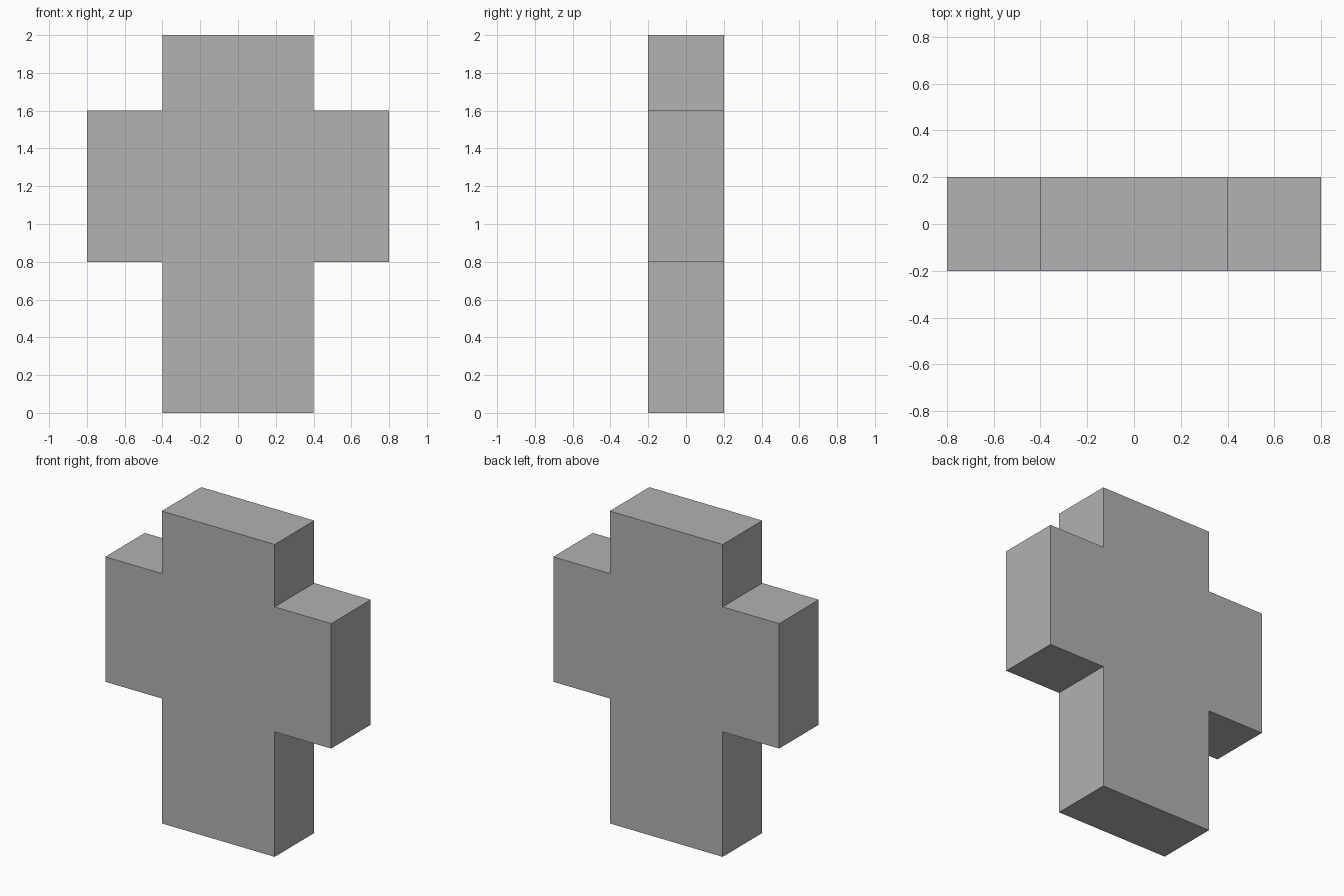
import bpy
import bmesh

cube = bpy.data.objects.get("Cube")
if cube:
    bpy.data.objects.remove(cube, do_unlink=True)

# Plain grey material
GREY = (0.445, 0.445, 0.445, 1.0)
grey = bpy.data.materials.new("plain_grey")
grey.use_nodes = True
grey.diffuse_color = GREY
grey.node_tree.nodes["Principled BSDF"].inputs["Base Color"].default_value = GREY

# Half outline of the cross, bottom to top, mirrored to close the profile
DEPTH = 0.4
half = [(0.4, 0), (0.4, 0.8), (0.8, 0.8), (0.8, 1.6), (0.4, 1.6), (0.4, 2)]
outline = half + [(-x, z) for x, z in reversed(half)]

# Extrude the outline from front to back
bm = bmesh.new()
front = bm.faces.new([bm.verts.new((x, -DEPTH / 2, z)) for x, z in outline])
extruded = bmesh.ops.extrude_face_region(bm, geom=[front], use_keep_orig=True)
back_verts = [v for v in extruded["geom"] if isinstance(v, bmesh.types.BMVert)]
bmesh.ops.translate(bm, verts=back_verts, vec=(0, DEPTH, 0))
bmesh.ops.recalc_face_normals(bm, faces=bm.faces)

mesh = bpy.data.meshes.new("cross_block")
bm.to_mesh(mesh)
bm.free()
mesh.materials.append(grey)
bpy.context.collection.objects.link(bpy.data.objects.new("cross_block", mesh))
